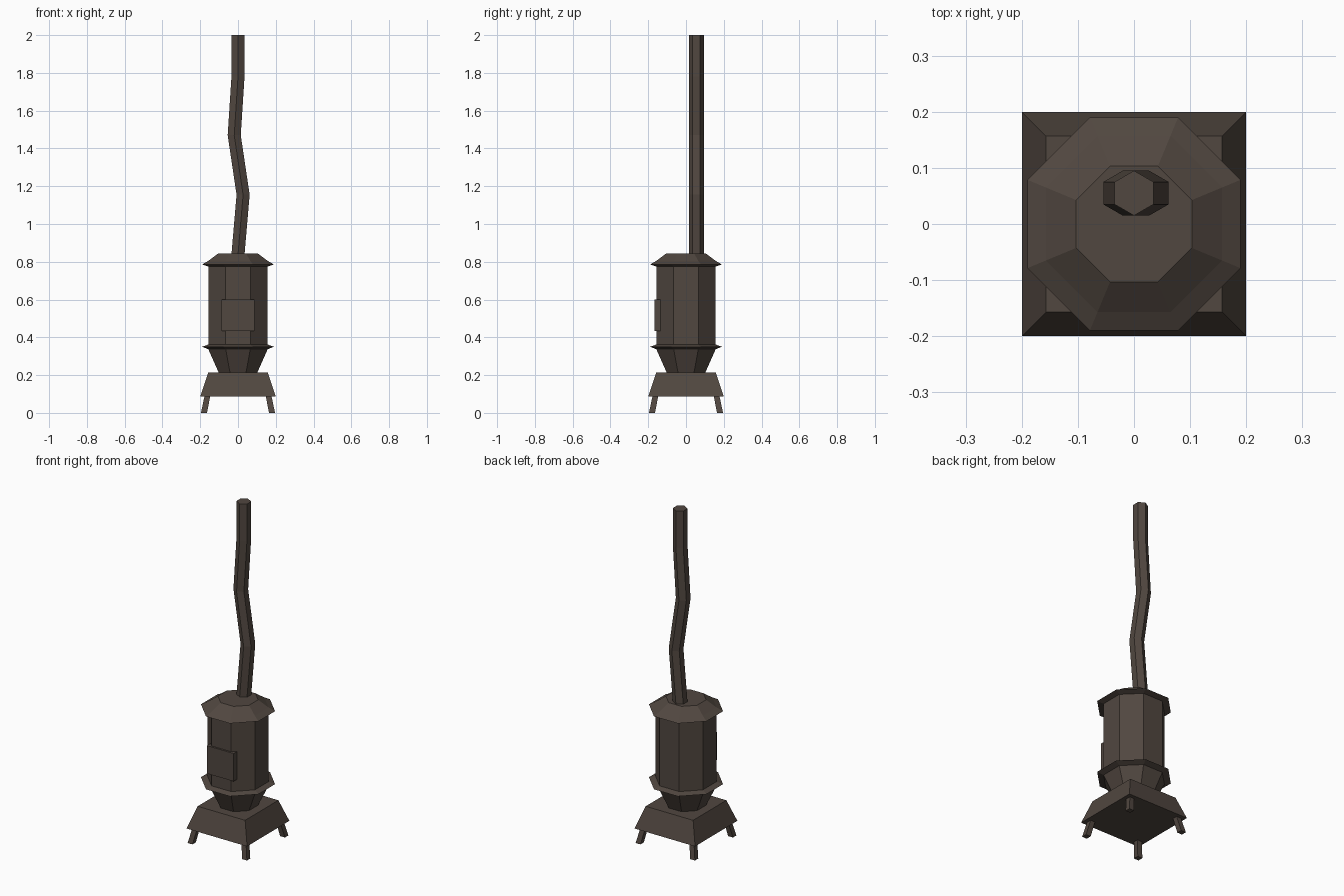
import bpy, bmesh, math

if "Cube" in bpy.data.objects:
    bpy.data.objects.remove(bpy.data.objects["Cube"])

iron = bpy.data.materials.new("dark brown iron")
iron.diffuse_color = (0.082, 0.063, 0.051, 1)
iron.use_nodes = True
iron.node_tree.nodes["Principled BSDF"].inputs["Base Color"].default_value = iron.diffuse_color


def loft(name, rings, sides, turn):
    """Stack flat-shaded polygon rings (x, y, z, corner radius) into a closed solid."""
    bm = bmesh.new()
    loops = []
    for x, y, z, r in rings:
        loops.append([bm.verts.new((x + r * math.cos(turn + 2 * math.pi * i / sides),
                                    y + r * math.sin(turn + 2 * math.pi * i / sides), z))
                      for i in range(sides)])
    for a, b in zip(loops, loops[1:]):
        for i in range(sides):
            j = (i + 1) % sides
            bm.faces.new((a[i], a[j], b[j], b[i]))
    bm.faces.new(loops[0][::-1])
    bm.faces.new(loops[-1])
    bmesh.ops.recalc_face_normals(bm, faces=bm.faces)
    mesh = bpy.data.meshes.new(name)
    bm.to_mesh(mesh)
    bm.free()
    mesh.materials.append(iron)
    ob = bpy.data.objects.new(name, mesh)
    bpy.context.collection.objects.link(ob)
    return ob


S = math.sqrt(2)
OCT = 1 / math.cos(math.pi / 8)

# Flared square base
loft("base", [(0, 0, 0.087, 0.2 * S), (0, 0, 0.215, 0.157 * S)], 4, math.pi / 4)

# Four splayed legs
for sx, sn in ((-1, "left"), (1, "right")):
    for sy, fn in ((-1, "front"), (1, "back")):
        loft(f"{fn}_{sn}_leg", [(sx * 0.18, sy * 0.18, 0, 0.016 * S),
                                (sx * 0.16, sy * 0.16, 0.1, 0.015 * S)], 4, math.pi / 4)

# Octagonal firebox with lower flange, drum, upper flange and lid
profile = [(0.103, 0.215), (0.157, 0.337), (0.19, 0.35), (0.157, 0.362),
           (0.157, 0.775), (0.19, 0.786), (0.157, 0.805), (0.103, 0.845)]
loft("firebox", [(0, 0, z, r * OCT) for r, z in profile], 8, math.pi / 8)

# Door plate on the front
bpy.ops.mesh.primitive_cube_add(size=1, location=(0, -0.151, 0.517))
door = bpy.context.object
door.name = "door"
door.scale = (0.177, 0.034, 0.167)
door.data.materials.append(iron)

# Crooked hexagonal stovepipe
path = [(0, 0.84), (0.027, 1.155), (-0.02, 1.47), (0, 1.78), (0, 2.0)]
loft("stovepipe", [(x, 0.055, z, 0.04) for x, z in path], 6, math.pi / 6)
